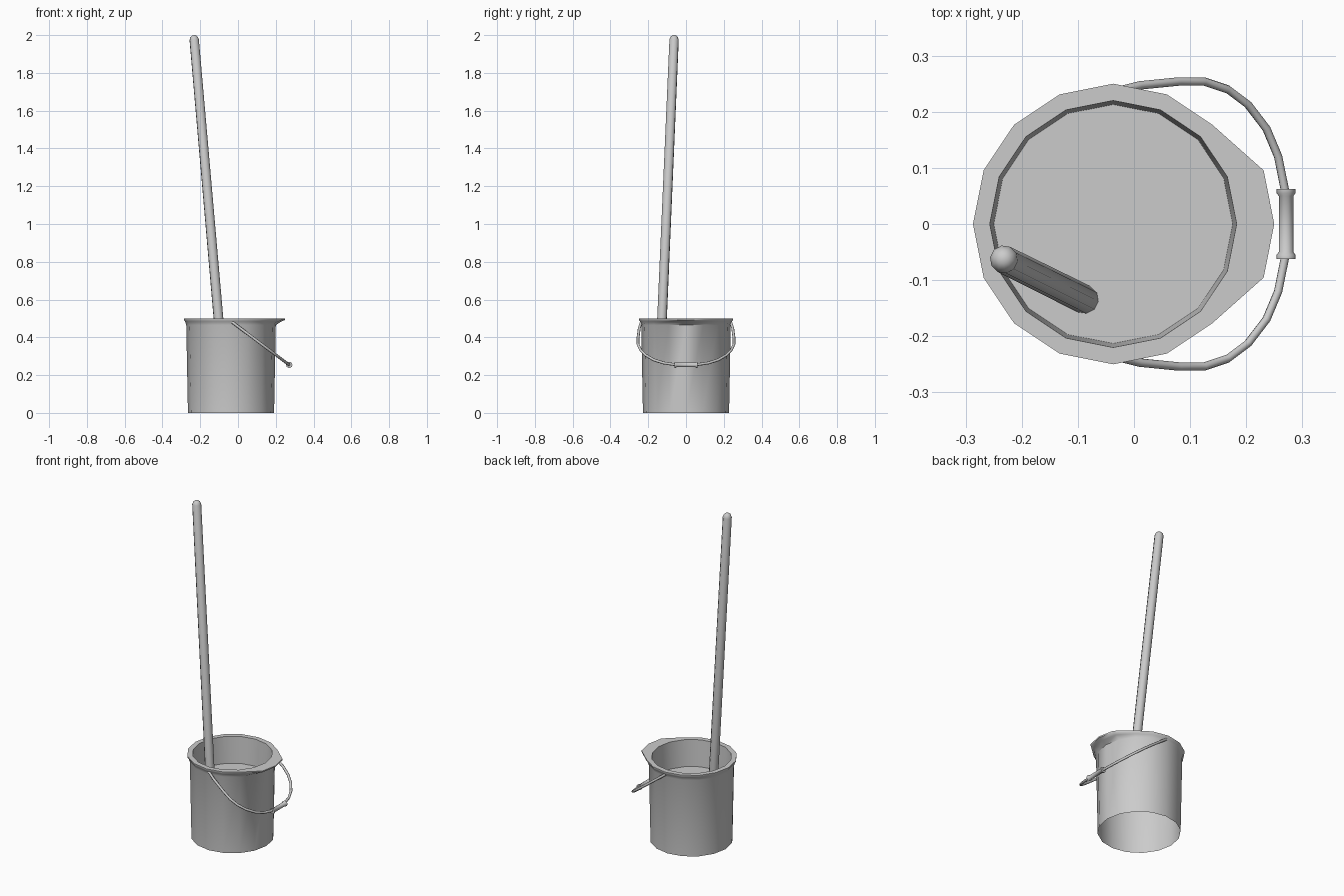
import bpy, bmesh, math
from mathutils import Vector

if "Cube" in bpy.data.objects:
    bpy.data.objects.remove(bpy.data.objects["Cube"])

CX, WATER = -0.037, 0.34


def make(name, bm, angle=50):
    bmesh.ops.remove_doubles(bm, verts=bm.verts, dist=1e-5)
    bmesh.ops.recalc_face_normals(bm, faces=bm.faces)
    me = bpy.data.meshes.new(name)
    bm.to_mesh(me)
    bm.free()
    ob = bpy.data.objects.new(name, me)
    bpy.context.collection.objects.link(ob)
    bpy.ops.object.select_all(action='DESELECT')
    ob.select_set(True)
    bpy.context.view_layer.objects.active = ob
    bpy.ops.object.shade_smooth_by_angle(angle=math.radians(angle))
    return ob


def skin(bm, rings):
    for a, b in zip(rings, rings[1:]):
        n = len(a)
        for i in range(n):
            bm.faces.new((a[i], a[(i + 1) % n], b[(i + 1) % n], b[i]))


def lathe(bm, profile, sides, spout=None):
    """Revolve (radius, z) points; spout gives the outward push per ring."""
    rings = []
    for k, (r, z) in enumerate(profile):
        ring = []
        for i in range(sides):
            a = 2 * math.pi * i / sides
            push = spout[k] if spout and i in (0, 1, sides - 1) else 0
            ring.append(bm.verts.new((r * math.cos(a) + push, r * math.sin(a), z)))
        rings.append(ring)
    skin(bm, rings)
    return rings


def tube(bm, path, radius, sides):
    """Sweep a round section along a path."""
    path = [Vector(p) for p in path]
    normal = Vector((0.6, 0, 0.8))  # perpendicular to the handle plane
    rings = []
    for i, p in enumerate(path):
        t = (path[min(i + 1, len(path) - 1)] - path[max(i - 1, 0)]).normalized()
        u = normal.cross(t).normalized()
        v = t.cross(u)
        rings.append([bm.verts.new(p + radius * (math.cos(a) * u + math.sin(a) * v))
                      for a in (2 * math.pi * k / sides for k in range(sides))])
    skin(bm, rings)
    bm.faces.new(rings[0])
    bm.faces.new(rings[-1])


# Bucket: outer wall open at the bottom, flared rim with spout, inner wall
bm = bmesh.new()
lathe(bm, [(0.228, 0), (0.237, 0.465), (0.243, 0.483), (0.25, 0.492), (0.25, 0.5),
           (0.22, 0.5), (0.213, WATER)], 16,
      [0, 0, 0.022, 0.036, 0.037, 0, 0])
make("bucket", bm).location.x = CX

# Water surface
bm = bmesh.new()
bmesh.ops.create_circle(bm, cap_ends=True, segments=16, radius=0.2135)
make("water", bm).location = (CX, 0, WATER)

# Mop pole leaning in the bucket, rounded at the top
bm = bmesh.new()
low, high = Vector((-0.089, -0.134, WATER - 0.005)), Vector((-0.234, -0.062, 2.0))
axis = high - low
n = axis.length
rings = lathe(bm, [(0.026, 0), (0.025, n - 0.024), (0.019, n - 0.009), (0.009, n - 0.001)], 10)
bm.faces.new(rings[-1])
pole = make("pole", bm)
pole.location = low
pole.rotation_euler = axis.to_track_quat('Z', 'Y').to_euler()

# Wire handle, hanging below the spout in a tilted plane
half = [(-0.03, 0.237), (0.01, 0.247), (0.08, 0.254), (0.125, 0.254), (0.167, 0.24),
        (0.203, 0.213), (0.236, 0.17), (0.257, 0.12), (0.269, 0.06)]


def on_plane(x, y):
    return (x, y, 0.48 - 0.75 * (x + 0.03))


path = [on_plane(x, y) for x, y in half] + [on_plane(0.272, 0)]
path += [on_plane(x, -y) for x, y in reversed(half)]
bm = bmesh.new()
tube(bm, path, 0.0075, 8)
make("wire_handle", bm)

# Grip with end flanges
bm = bmesh.new()
rings = lathe(bm, [(0.017, -0.062), (0.017, -0.055), (0.013, -0.05),
                   (0.013, 0.05), (0.017, 0.055), (0.017, 0.062)], 10)
bm.faces.new(rings[0])
bm.faces.new(rings[-1])
grip = make("grip", bm, 40)
grip.location = on_plane(0.271, 0)
grip.rotation_euler.x = math.pi / 2
